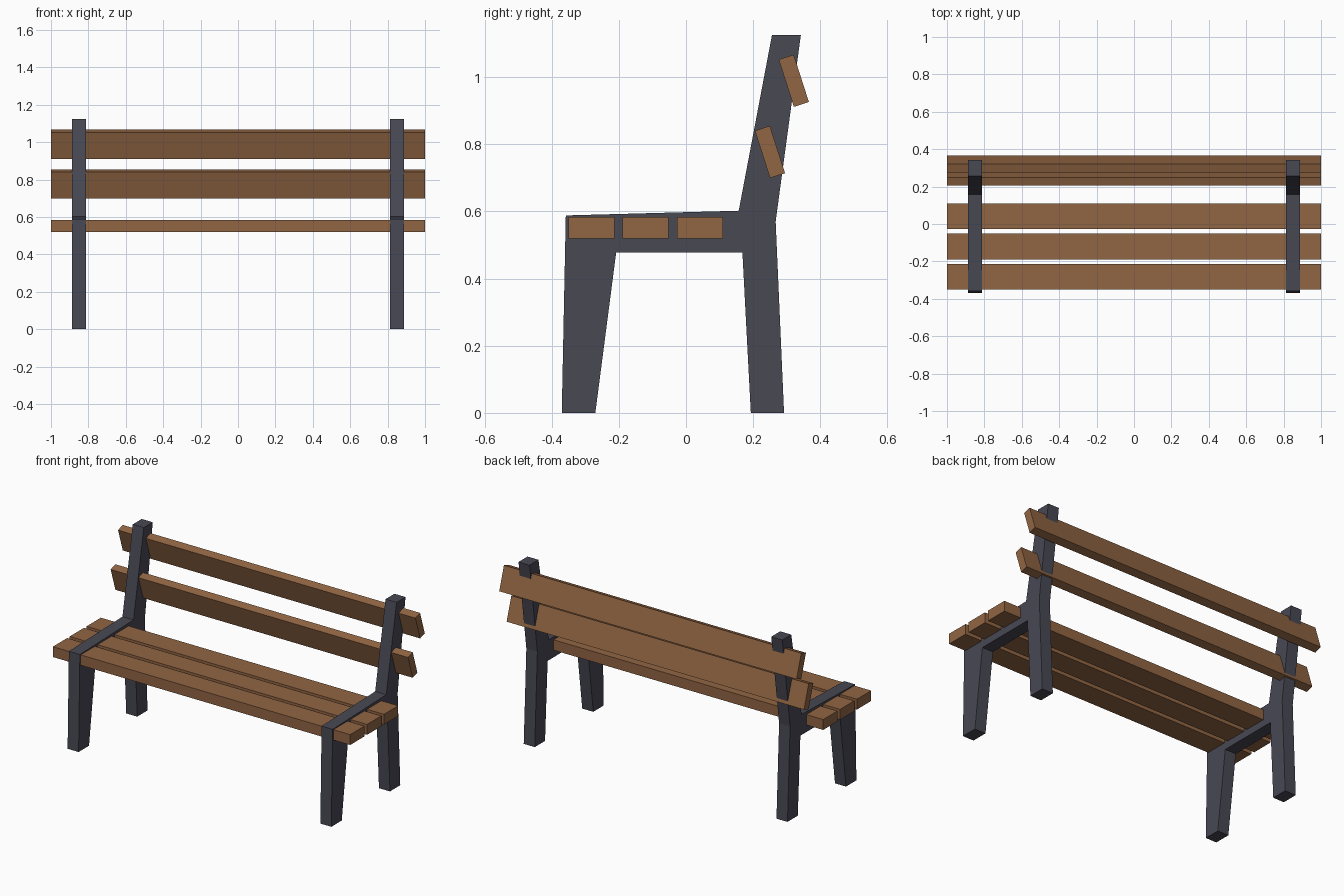
import bpy, bmesh, math
from mathutils import Matrix

if "Cube" in bpy.data.objects:
    bpy.data.objects.remove(bpy.data.objects["Cube"])


def material(name, colour):
    m = bpy.data.materials.new(name)
    m.diffuse_color = (*colour, 1.0)
    m.use_nodes = True
    m.node_tree.nodes["Principled BSDF"].inputs["Base Color"].default_value = m.diffuse_color
    return m


wood = material("brown_wood", (0.283, 0.130, 0.056))
iron = material("dark_grey_metal", (0.065, 0.065, 0.088))


def finish(name, bm, mat):
    bmesh.ops.recalc_face_normals(bm, faces=bm.faces)
    mesh = bpy.data.meshes.new(name)
    bm.to_mesh(mesh)
    bm.free()
    mesh.materials.append(mat)
    obj = bpy.data.objects.new(name, mesh)
    bpy.context.collection.objects.link(obj)
    return obj


def slat(name, y, z, depth, height, tilt=0.0):
    """Full-length board, tilted about the long axis."""
    bm = bmesh.new()
    bmesh.ops.create_cube(bm, size=1.0, matrix=(
        Matrix.Translation((0, y, z))
        @ Matrix.Rotation(math.radians(tilt), 4, 'X')
        @ Matrix.Diagonal((2.0, depth, height, 1.0))))
    return finish(name, bm, wood)


# Side frame outline (y, z): legs, seat rail and leaning back post
outline = [(-0.37, 0), (-0.27, 0), (-0.208, 0.477), (0.168, 0.477),
           (0.193, 0), (0.292, 0), (0.267, 0.57), (0.342, 1.125),
           (0.256, 1.125), (0.157, 0.602), (-0.358, 0.588)]


def side_frame(name, x, width=0.074):
    bm = bmesh.new()
    face = bm.faces.new([bm.verts.new((x - width / 2, y, z)) for y, z in outline])
    side = bmesh.ops.extrude_face_region(bm, geom=[face])
    verts = [v for v in side["geom"] if isinstance(v, bmesh.types.BMVert)]
    bmesh.ops.translate(bm, verts=verts, vec=(width, 0, 0))
    # Cap faces are concave, so triangulate them cleanly
    caps = [f for f in bm.faces if len(f.verts) > 4]
    bmesh.ops.triangulate(bm, faces=caps)
    return finish(name, bm, iron)


side_frame("left_frame", -0.85)
side_frame("right_frame", 0.85)

# Seat boards
for label, y in (("front", -0.282), ("middle", -0.12), ("rear", 0.042)):
    slat(f"{label}_seat_slat", y, 0.5515, 0.137, 0.063)

# Backrest boards
for label, y, z in (("lower", 0.25, 0.777), ("upper", 0.321, 0.989)):
    slat(f"{label}_back_slat", y, z, 0.047, 0.148, 17.8)
